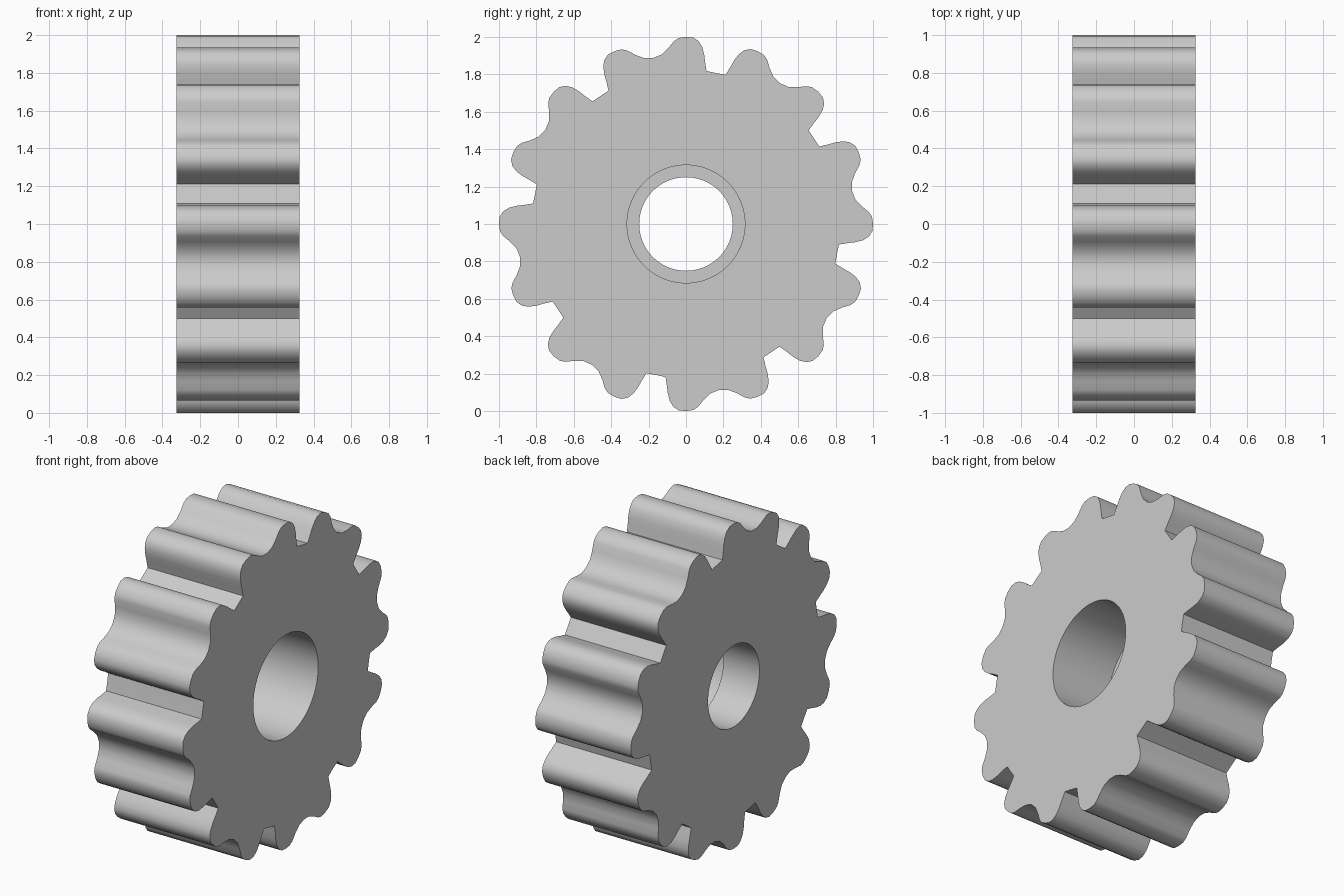
import bpy, bmesh
from math import cos, sin, radians

if "Cube" in bpy.data.objects:
    bpy.data.objects.remove(bpy.data.objects["Cube"])

HALF_WIDTH = 0.325
STEP_X = -0.08          # depth where the bore narrows
BORE_BIG, BORE_SMALL = 0.315, 0.25

# Half of one tooth pair: (degrees from the pair centre, radius)
half = [(0, 0.905), (3, 0.915), (5.5, 0.945), (7.5, 0.98), (9, 0.995), (11.25, 1.0),
        (13.5, 0.997), (15.2, 0.98), (16.5, 0.95), (17.4, 0.91), (18, 0.87), (18.9, 0.825)]
pair = [(-a, r) for a, r in half[:0:-1]] + half
pair.append((22.5, 0.823))

# Whole outline: eight tooth pairs around the wheel
outline = [(radians(11.25 + 45 * k + a), r) for k in range(8) for a, r in pair]

bm = bmesh.new()


def ring(x, radius=None):
    """Closed loop of vertices; follows the tooth outline if no radius is given."""
    return [bm.verts.new((x, (radius or r) * cos(a), 1 + (radius or r) * sin(a)))
            for a, r in outline]


# Tooth surface, both end faces and the stepped bore
loops = [ring(-HALF_WIDTH), ring(HALF_WIDTH),
         ring(HALF_WIDTH, BORE_BIG), ring(STEP_X, BORE_BIG),
         ring(STEP_X, BORE_SMALL), ring(-HALF_WIDTH, BORE_SMALL)]
n = len(outline)
for i, lower in enumerate(loops):
    upper = loops[(i + 1) % len(loops)]
    for j in range(n):
        k = (j + 1) % n
        bm.faces.new((lower[j], lower[k], upper[k], upper[j]))
bmesh.ops.recalc_face_normals(bm, faces=bm.faces[:])

mesh = bpy.data.meshes.new("gear_wheel")
bm.to_mesh(mesh)
bm.free()
gear = bpy.data.objects.new("gear_wheel", mesh)
bpy.context.collection.objects.link(gear)
bpy.context.view_layer.objects.active = gear
gear.select_set(True)
bpy.ops.object.shade_smooth_by_angle(angle=radians(35))
